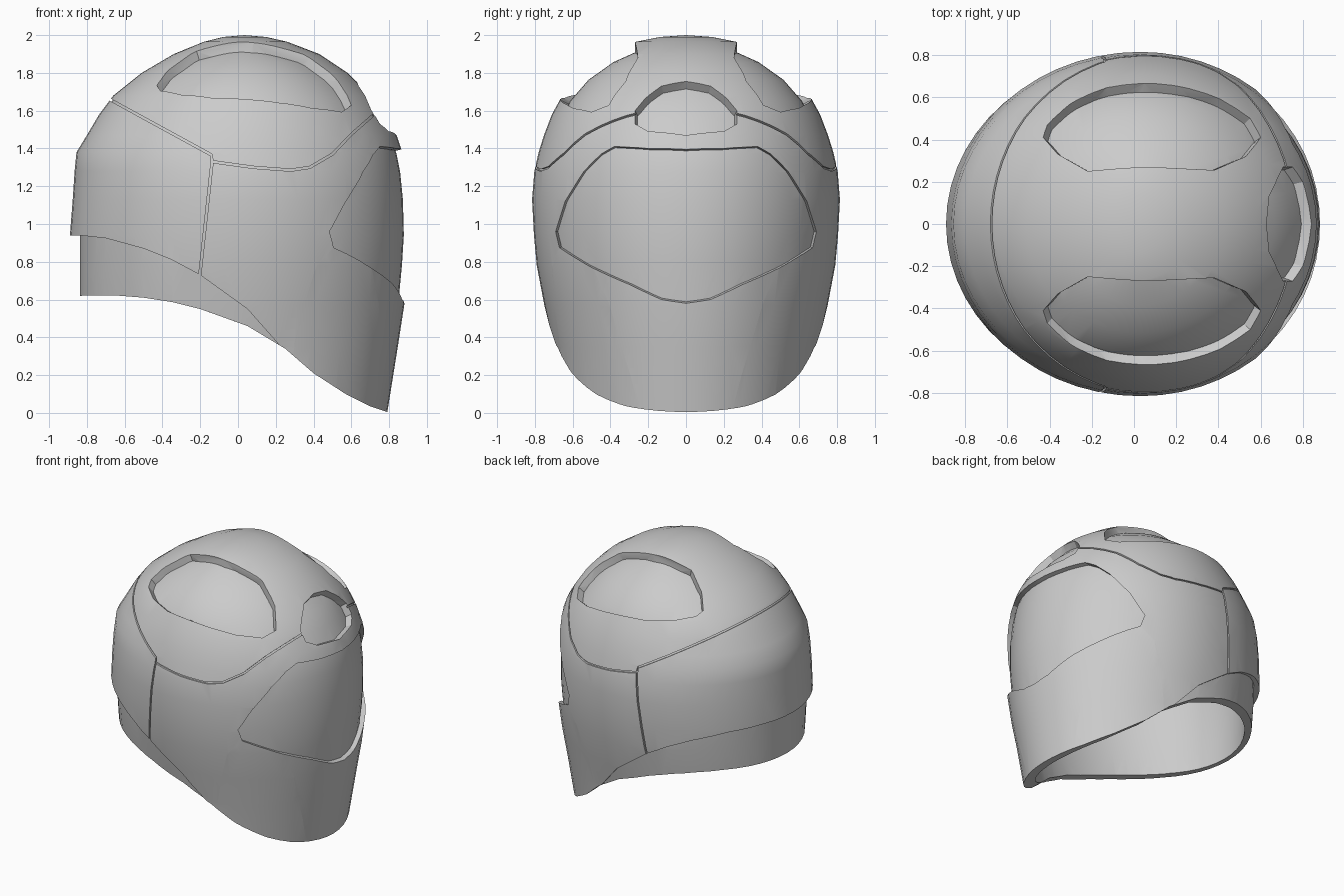
import bpy, bmesh, math
from mathutils import Vector
from mathutils.bvhtree import BVHTree

if "Cube" in bpy.data.objects:
    bpy.data.objects.remove(bpy.data.objects["Cube"])

grey = bpy.data.materials.new("plain grey")
grey.diffuse_color = (0.6, 0.6, 0.6, 1)
grey.use_nodes = True
grey.node_tree.nodes["Principled BSDF"].inputs["Base Color"].default_value = grey.diffuse_color

# z, front x, back x, half width
PROFILE = [(-0.4, 0.73, -0.86, 0.60), (0, 0.79, -0.87, 0.65), (0.35, 0.846, -0.885, 0.705),
           (0.57, 0.88, -0.89, 0.75), (0.78, 0.90, -0.89, 0.79), (0.94, 0.91, -0.89, 0.805),
           (1.13, 0.905, -0.875, 0.815), (1.28, 0.89, -0.865, 0.803), (1.38, 0.87, -0.855, 0.78),
           (1.47, 0.84, -0.80, 0.752), (1.58, 0.78, -0.735, 0.71), (1.68, 0.705, -0.66, 0.655),
           (1.8, 0.58, -0.51, 0.55), (1.9, 0.43, -0.34, 0.41), (1.965, 0.26, -0.18, 0.265),
           (1.99, 0.15, -0.08, 0.14)]
CX, SEG = 0.03, 56


def finish(name, bm):
    bmesh.ops.recalc_face_normals(bm, faces=bm.faces)
    me = bpy.data.meshes.new(name)
    bm.to_mesh(me)
    bm.free()
    me.materials.append(grey)
    ob = bpy.data.objects.new(name, me)
    bpy.context.collection.objects.link(ob)
    return ob


def loft(name, rings, tri=True):
    """Closed solid through rings of equal length."""
    bm = bmesh.new()
    vs = [[bm.verts.new(p) for p in r] for r in rings]
    n = len(vs[0])
    for a, b in zip(vs, vs[1:]):
        for i in range(n):
            bm.faces.new((a[i], a[(i + 1) % n], b[(i + 1) % n], b[i]))
    bm.faces.new(vs[0])
    bm.faces.new(vs[-1])
    if tri:
        bmesh.ops.triangulate(bm, faces=bm.faces)
    return finish(name, bm)


def shell(name, inset=0.0, back=1.0):
    """Helmet body, moved inward along its normals; back squeezes the rear."""
    rings = []
    for z, f, b, w in PROFILE:
        ring = []
        for i in range(SEG):
            c, s = math.cos(2 * math.pi * i / SEG), math.sin(2 * math.pi * i / SEG)
            ring.append((CX + c * (f - CX if c > 0 else CX - b), w * s, z))
        rings.append(ring)
    ob = loft(name, rings, False)
    bm = bmesh.new()
    bm.from_mesh(ob.data)
    top = max(bm.faces, key=lambda f: f.calc_center_median().z)
    bmesh.ops.poke(bm, faces=[top])
    max(bm.verts, key=lambda v: len(v.link_edges)).co.z = 2.0
    bm.normal_update()
    for v, n in [(v, v.normal.copy()) for v in bm.verts]:
        v.co -= n * inset
        if v.co.x < 0:
            v.co.x *= back
    bm.to_mesh(ob.data)
    bm.free()
    return ob


def boolean(a, b):
    m = a.modifiers.new("cut", 'BOOLEAN')
    m.operation, m.solver, m.object = 'DIFFERENCE', 'EXACT', b
    bpy.context.view_layer.objects.active = a
    bpy.ops.object.modifier_apply(modifier=m.name)
    bpy.data.objects.remove(b)


def prism_y(name, pts):
    return loft(name, [[(x, y, z) for x, z in pts] for y in (-1.2, 1.2)])


def ribbon(name, pts, w=0.006):
    """Thin sheet following a side-on polyline, spanning the full width."""
    pts = [Vector(p) for p in pts]
    side = []
    for i, p in enumerate(pts):
        d = (pts[min(i + 1, len(pts) - 1)] - pts[max(i - 1, 0)]).normalized()
        side.append(Vector((-d.y, d.x)) * w)
    return prism_y(name, [p + s for p, s in zip(pts, side)] +
                   [p - s for p, s in reversed(list(zip(pts, side)))])


def recess(body, cutter, depth, back=1.0):
    boolean(cutter, shell("floor", depth, back))
    boolean(body, cutter)


body = shell("helmet_shell")
bm = bmesh.new()
bm.from_mesh(body.data)
tree = BVHTree.FromBMesh(bm)
bm.free()


def sunk_panel(name, starts, ray, axis, depth, flare):
    """Cutter with flared walls through an outline cast onto the body."""
    axis = Vector(axis).normalized()
    pts = [tree.ray_cast(Vector(s), Vector(ray))[0] for s in starts]
    mid = sum(pts, Vector()) / len(pts)
    out = []
    for p in pts:
        d = p - mid
        out.append((d - axis * d.dot(axis)).normalized())
    rings = [[p + k * (axis + flare * o) for p, o in zip(pts, out)] for k in (-0.12, 0, 0.6)]
    recess(body, loft(name, rings), depth)


def mirrored(half):
    return half + [(-a, b) for a, b in reversed(half) if a]


# visor window
visor = mirrored([(0, .58), (.13, .6), (.3, .68), (.5, .77), (.67, .875), (.69, .96), (.64, 1.12),
                  (.54, 1.28), (.45, 1.37), (.38, 1.41), (.2, 1.40), (0, 1.395)])
sunk_panel("visor", [(2, y, z) for y, z in visor], (-1, 0, 0), (1, 0, 0), 0.032, 0.25)
# brow badge recess
badge = mirrored([(0, 1.47), (.2, 1.49), (.27, 1.53), (.27, 1.6), (.22, 1.66), (.13, 1.73), (0, 1.755)])
sunk_panel("badge", [(2, y, z) for y, z in badge], (-1, 0, 0), (.8, 0, .6), 0.05, 0.3)
# crown ovals
oval = [(-.43, .41), (-.36, .33), (-.22, .25), (.08, .27), (.38, .255), (.53, .32), (.6, .41),
        (.55, .5), (.4, .595), (.22, .65), (.05, .665), (-.13, .645), (-.3, .57), (-.41, .47)]
for s in (1, -1):
    sunk_panel("oval", [(x, s * y, 3) for x, y in oval], (0, 0, -1), (.08, .5 * s, .85), 0.05, 0.6)

# rear neck band, stepped in
band = [(-.95, .94), (-.84, .94), (-.7, .925), (-.5, .87), (-.35, .81), (-.2, .73), (.05, .55), (.28, .29),
        (.28, -.5), (-.95, -.5)]
recess(body, prism_y("band", band), 0.01, 0.952)

# panel seams
seams = [[(-.75, 1.7), (-.68, 1.66), (-.14, 1.365), (-.137, 1.33), (-.2, .75), (-.235, .5)],
         [(-.137, 1.33), (.08, 1.30), (.28, 1.285), (.38, 1.3), (.5, 1.37), (.6, 1.475), (.72, 1.58), (.8, 1.62)]]
for i, s in enumerate(seams):
    recess(body, ribbon("seam", s), 0.012)


# flat cheek cuts
def cheek_block(s, shift):
    n = Vector((.217, .2975 * s, -.0895))
    origin = n * (.2312 / n.length_squared) - n.normalized() * shift
    bm = bmesh.new()
    bmesh.ops.create_cube(bm, size=4)
    rot = n.to_track_quat('Z', 'Y')
    for v in bm.verts:
        v.co = rot @ (v.co + Vector((0, 0, 2))) + origin
    return finish("cheek", bm)


inner = shell("inside", 0.085)
for s in (1, -1):
    boolean(body, cheek_block(s, 0))
    boolean(inner, cheek_block(s, 0.06))

# curved lower edge, then the hollow
edge = [(-1.2, .62), (-.84, .62), (-.65, .622), (-.5, .61), (-.35, .587), (-.2, .55), (.05, .46), (.25, .34),
        (.4, .21), (.57, .1), (.7, .035), (.79, .005), (1.2, 0), (1.2, -1), (-1.2, -1)]
boolean(body, prism_y("edge", edge))
boolean(body, inner)

# one material, smooth with sharp creases
body.data.materials.clear()
body.data.materials.append(grey)
for p in body.data.polygons:
    p.material_index = 0
bpy.ops.object.select_all(action='DESELECT')
body.select_set(True)
bpy.context.view_layer.objects.active = body
bpy.ops.object.shade_smooth_by_angle(angle=math.radians(28))
